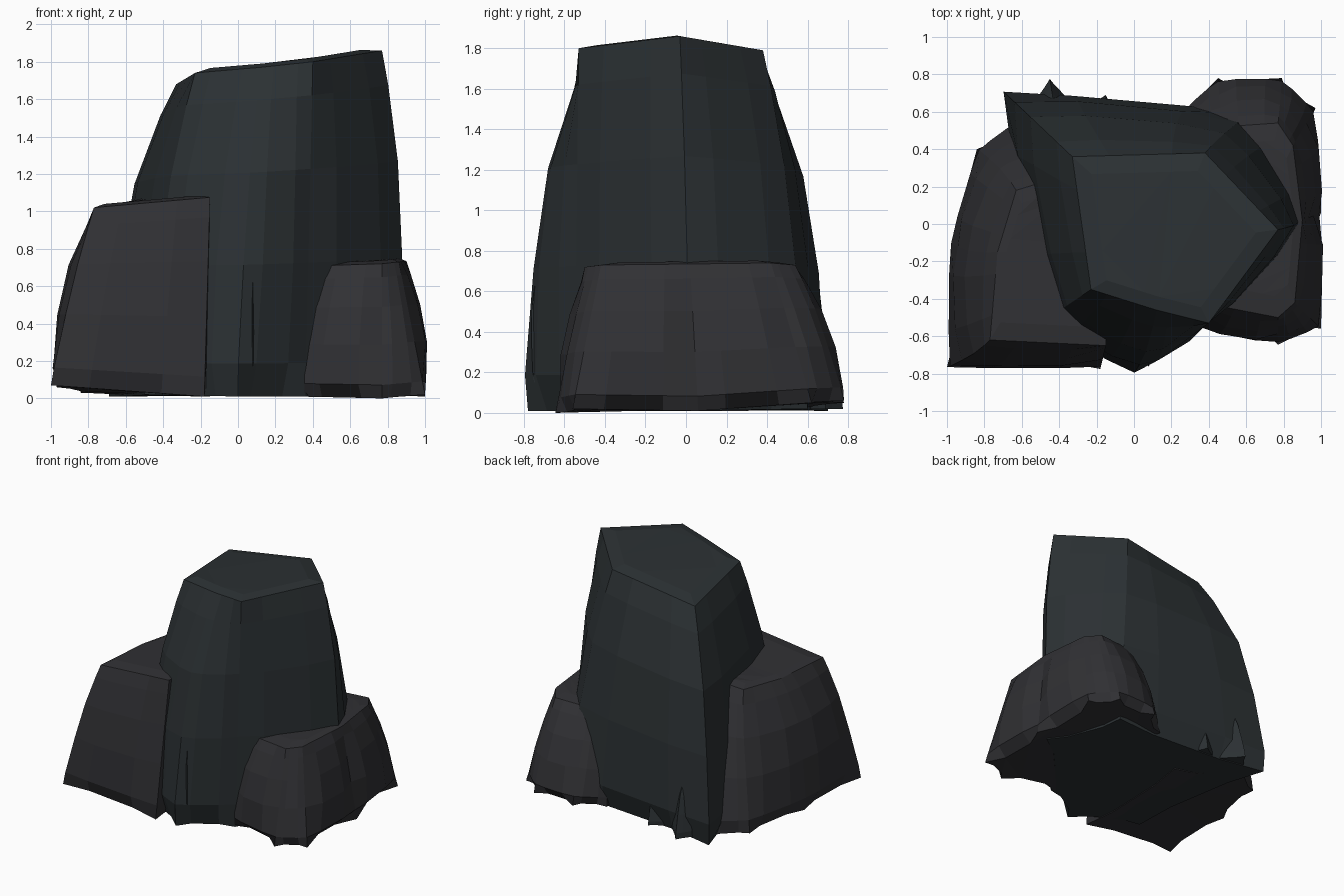
import bpy, bmesh
from mathutils import Vector

if "Cube" in bpy.data.objects:
    bpy.data.objects.remove(bpy.data.objects["Cube"])

LEVELS = [0, .1, .4, .68, .9, 1]          # relative heights of the rings
BOW = [0, .4, .85, 1, .45, 0]             # outward curve of the corner ridges
PANEL = [-1.3, .3, 1, .9, .45, 0]         # outward swell of the panels between ridges


def material(name, rgb):
    m = bpy.data.materials.new(name)
    m.diffuse_color = (*rgb, 1)
    m.use_nodes = True
    m.node_tree.nodes["Principled BSDF"].inputs["Base Color"].default_value = m.diffuse_color
    return m


def rock(name, ridges, swell, mat, inset=.8, lift=.015):
    """Loft a faceted boulder. Each ridge is (top point, bottom point, bow)."""
    n = len(ridges)
    mid = sum((Vector(r[0]) + Vector(r[1]) for r in ridges), Vector()) / (2 * n)
    bm = bmesh.new()
    rings = []
    for t, bow, pan in zip(LEVELS, BOW, PANEL):
        corners = []
        for top, bottom, b in ridges:
            p = Vector(bottom).lerp(Vector(top), t)
            out = p - mid
            out.z = 0
            corners.append(p + out.normalized() * b * bow)
        ring = []
        for i, p in enumerate(corners):
            q = corners[(i + 1) % n]
            d = q - p
            out = Vector((d.y, -d.x, 0)).normalized()
            w = swell * min(1, d.length / .45)
            ring.append(bm.verts.new(p))
            for s in (.25, .72):
                ring.append(bm.verts.new(p.lerp(q, s) + out * w * pan))
        rings.append(ring)
    # slightly raised plateau on top
    c = sum((v.co for v in rings[-1]), Vector()) / len(rings[-1])
    rings.append([bm.verts.new(c + (v.co - c) * inset + Vector((0, 0, lift)))
                  for v in rings[-1]])
    m = len(rings[0])
    for a, b in zip(rings, rings[1:]):
        for i in range(m):
            j = (i + 1) % m
            bm.faces.new((a[i], a[j], b[j], b[i]))
    caps = [bm.faces.new(rings[0][::-1]), bm.faces.new(rings[-1])]
    bmesh.ops.triangulate(bm, faces=caps)
    bmesh.ops.recalc_face_normals(bm, faces=bm.faces)
    for v in bm.verts:
        v.co.z = max(v.co.z, 0)
    me = bpy.data.meshes.new(name)
    bm.to_mesh(me)
    bm.free()
    me.materials.append(mat)
    ob = bpy.data.objects.new(name, me)
    bpy.context.collection.objects.link(ob)
    return ob


slate = material("slate", (.024, .03, .033))
basalt = material("basalt", (.03, .03, .034))

# Tall central boulder (ridges run counter-clockwise from front left)
rock("tall_boulder", [
    ((-.23, -.35, 1.74), (-.50, -.53, .02), .05),
    ((.12, -.46, 1.77), (0, -.78, .01), .12),
    ((.40, -.53, 1.80), (.36, -.55, .01), 0),
    ((.77, -.03, 1.86), (.88, .02, .01), .05),
    ((.38, .38, 1.79), (.64, .60, .02), .04),
    ((-.33, .36, 1.68), (-.69, .70, .01), .15),
], .035, slate, .8, .02)

# Shoulder boulder on the left
rock("left_boulder", [
    ((-.77, -.62, 1.02), (-1, -.765, .07), .03),
    ((-.15, -.65, 1.075), (-.18, -.775, .01), 0),
    ((-.15, .1, 1.07), (-.15, .3, .01), 0),
    ((-.50, .22, 1.06), (-.62, .58, .02), .03),
    ((-.63, .18, 1.03), (-.84, .40, .03), .05),
    ((-.73, -.15, 1.02), (-.97, -.10, .06), .08),
], .03, basalt)

# Low boulder wrapping the right side
rock("right_boulder", [
    ((.46, -.44, .71), (.32, -.54, .01), .03),
    ((.77, -.50, .72), (.77, -.645, 0), 0),
    ((.86, -.42, .73), (1, -.56, .02), 0),
    ((.90, .02, .735), (1, .06, .01), 0),
    ((.85, .42, .74), (.97, .62, .05), 0),
    ((.77, .54, .73), (.79, .78, .06), .02),
    ((.48, .52, .72), (.45, .78, .05), .02),
    ((.36, .45, .70), (.26, .62, .03), 0),
], .055, basalt)

# Small splinters leaning against the foot
rock("back_splinter", [
    ((-.47, .60, .48), (-.58, .60, .02), 0),
    ((-.38, .58, .48), (-.28, .60, .02), 0),
    ((-.43, .64, .46), (-.45, .775, .02), .02),
], .01, slate)
rock("back_chip", [
    ((-.22, .58, .34), (-.34, .58, .02), 0),
    ((-.12, .58, .34), (-.10, .58, .02), 0),
    ((-.16, .62, .32), (-.15, .69, .02), .01),
], .01, slate)
rock("front_splinter", [
    ((.07, -.70, .68), (.05, -.70, .2), .01),
    ((.08, -.74, .66), (.08, -.75, .15), .02),
    ((.09, -.69, .68), (.13, -.66, .2), .01),
], .005, slate)
